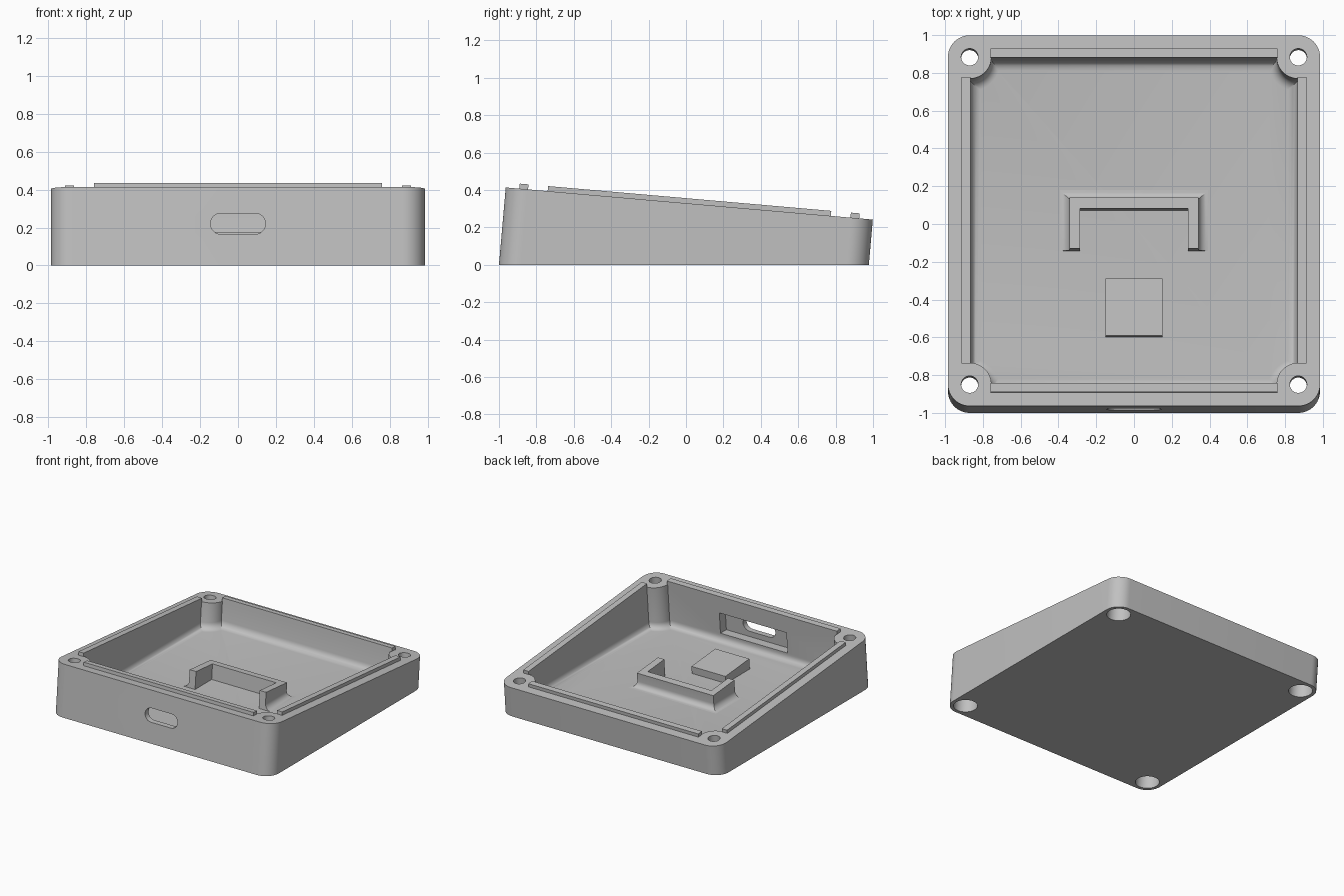
import bpy, bmesh, math
from mathutils import Vector

old = bpy.data.objects.get("Cube")
if old:
    bpy.data.objects.remove(old)

TILT = math.radians(5)
SIN, COS = math.sin(TILT), math.cos(TILT)
MID_Y, MID_Z = 0.0175, 0.328      # centre of the sloping rim plane
HALF, WALL, POST = 0.985, 0.865, 0.87
POST_R, FLOOR, FILLET = 0.115, 0.055, 0.05

grey = bpy.data.materials.new("plain grey")
grey.use_nodes = True
grey.diffuse_color = (0.53, 0.53, 0.53, 1)
grey.node_tree.nodes["Principled BSDF"].inputs["Base Color"].default_value = grey.diffuse_color


def local(u, v, t):
    """Point in the tilted frame: t is the distance above the rim plane."""
    return Vector((u, MID_Y + v * COS + t * SIN, MID_Z - v * SIN + t * COS))


def level(u, v, z):
    """Point on the leaning line through (u, v) at world height z."""
    return local(u, v, (z - MID_Z + v * SIN) / COS)


def loft(name, rings):
    """Closed solid through rings of equal point count."""
    bm = bmesh.new()
    loops = [[bm.verts.new(p) for p in ring] for ring in rings]
    n = len(loops[0])
    for a, b in zip(loops, loops[1:]):
        for i in range(n):
            j = (i + 1) % n
            bm.faces.new((a[i], a[j], b[j], b[i]))
    bm.faces.new(loops[0][::-1])
    bm.faces.new(loops[-1])
    bmesh.ops.recalc_face_normals(bm, faces=bm.faces)
    mesh = bpy.data.meshes.new(name)
    bm.to_mesh(mesh)
    bm.free()
    mesh.materials.append(grey)
    obj = bpy.data.objects.new(name, mesh)
    bpy.context.collection.objects.link(obj)
    return obj


def block(name, u0, u1, v0, v1, low, high):
    """Box with its plan in the tilted frame; low and high place a corner."""
    plan = [(u0, v0), (u1, v0), (u1, v1), (u0, v1)]
    return loft(name, [[low(u, v) for u, v in plan], [high(u, v) for u, v in plan]])


def at_t(t):
    return lambda u, v: local(u, v, t)


def at_z(z):
    return lambda u, v: level(u, v, z)


def circle(cu, cv, r, n=40):
    return [(cu + r * math.cos(2 * math.pi * i / n),
             cv + r * math.sin(2 * math.pi * i / n)) for i in range(n)]


def rounded_square(half, r, n=12):
    pts = []
    for q, (sx, sy) in enumerate([(1, 1), (-1, 1), (-1, -1), (1, -1)]):
        for i in range(n + 1):
            a = math.pi / 2 * (q + i / n)
            pts.append((sx * (half - r) + r * math.cos(a), sy * (half - r) + r * math.sin(a)))
    return pts


def cavity_plan(d, n=16):
    """Square with a round post biting each corner, shrunk inwards by d."""
    half, r = WALL - d, POST_R + d
    skew = math.asin((POST - half) / r)
    pts = []
    for q in range(4):
        for i in range(n + 1):
            a = -math.pi / 2 - skew - (math.pi / 2 - 2 * skew) * i / n
            x, y = POST + r * math.cos(a), POST + r * math.sin(a)
            for _ in range(q):
                x, y = -y, x
            pts.append((x, y))
    return pts


def cut(obj, cutter):
    mod = obj.modifiers.new("cut", "BOOLEAN")
    mod.operation = "DIFFERENCE"
    mod.solver = "EXACT"
    mod.object = cutter
    bpy.context.view_layer.objects.active = obj
    bpy.ops.object.modifier_apply(modifier=mod.name)
    bpy.data.objects.remove(cutter)


def smooth(obj):
    bpy.ops.object.select_all(action="DESELECT")
    obj.select_set(True)
    bpy.context.view_layer.objects.active = obj
    bpy.ops.object.shade_smooth_by_angle(angle=math.radians(30))


# Wedge-shaped case with rounded upright corners
outline = rounded_square(HALF, POST_R)
case = loft("case", [[level(u, v, 0) for u, v in outline],
                     [local(u, v, 0) for u, v in outline]])

# Hollow with a filleted floor and four corner posts
steps = 6
rings = []
for i in range(steps + 1):
    a = math.pi / 2 * i / steps
    z = FLOOR + FILLET * (1 - math.cos(a))
    rings.append([level(u, v, z) for u, v in cavity_plan(FILLET * (1 - math.sin(a)))])
rings.append([local(u, v, 0.05) for u, v in cavity_plan(0)])
cut(case, loft("cavity_cutter", rings))

# Counterbored screw holes through the posts
for sx in (-1, 1):
    for sy in (-1, 1):
        profile = [(0.088, -0.6), (0.088, -0.1), (0.045, -0.1), (0.045, 0.05)]
        cut(case, loft("hole_cutter", [[local(u, v, t) for u, v in circle(sx * POST, sy * POST, r)]
                                       for r, t in profile]))

# Socket recess inside the front wall, and the slot through it
cut(case, block("recess_cutter", -0.3, 0.3, -0.94, -0.8, at_z(0.12), at_z(0.29)))
slot = []
for side in (1, -1):
    for i in range(13):
        a = math.pi * (i / 12 - 0.5)
        slot.append((side * (0.09 + 0.055 * math.cos(a)), 0.22 + side * 0.055 * math.sin(a)))
cut(case, loft("slot_cutter", [[level(u, v, z) for u, z in slot] for v in (-1.1, -0.82)]))
smooth(case)

# Raised locating lips along the four walls
for name, s in (("left", 1), ("right", -1)):
    block(name + "_lip", s * WALL, s * 0.912, -0.76, 0.76, at_t(0), at_t(0.027))
for name, s in (("back", 1), ("front", -1)):
    block(name + "_lip", -0.76, 0.76, s * WALL, s * 0.912, at_t(0), at_t(0.027))


# U-shaped bracket, flaring into the floor on its outer sides
def bracket_plan(d):
    half = [(0.285, 0.077), (0.285, -0.135), (0.342 + d, -0.135), (0.342 + d, 0.135 + d)]
    return half + [(-u, v) for u, v in reversed(half)]


rings = [[level(u, v, FLOOR - 0.01) for u, v in bracket_plan(FILLET)]]
for i in range(steps + 1):
    a = math.pi / 2 * i / steps
    z = FLOOR + FILLET * (1 - math.cos(a))
    rings.append([level(u, v, z) for u, v in bracket_plan(FILLET * (1 - math.sin(a)))])
rings.append([local(u, v, -0.145) for u, v in bracket_plan(0)])
smooth(loft("bracket", rings))

# Square support pad on the floor
block("support_pad", -0.152, 0.152, -0.59, -0.285, at_z(FLOOR - 0.01), at_t(-0.24))
